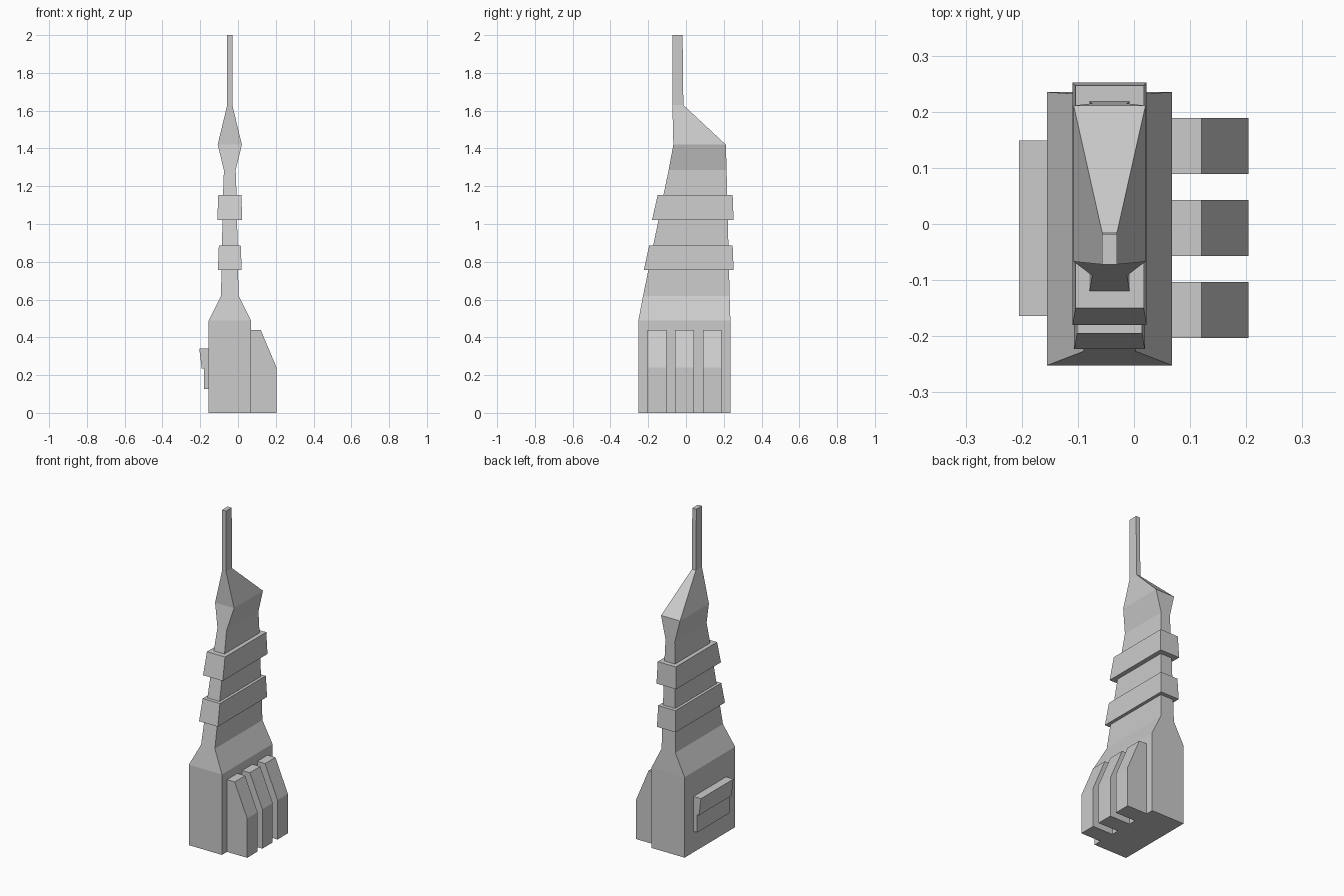
import bpy
import bmesh

cube = bpy.data.objects.get("Cube")
if cube:
    bpy.data.objects.remove(cube, do_unlink=True)

CX = -0.0435  # centre line of the tower

grey = bpy.data.materials.new("light_grey")
grey.use_nodes = True
grey.diffuse_color = (0.6, 0.6, 0.6, 1)
grey.node_tree.nodes["Principled BSDF"].inputs["Base Color"].default_value = (0.6, 0.6, 0.6, 1)


def loft(name, rings):
    """Join matching rings of points into a closed, flat-shaded solid."""
    bm = bmesh.new()
    loops = [[bm.verts.new(p) for p in ring] for ring in rings]
    n = len(loops[0])
    for low, high in zip(loops, loops[1:]):
        for i in range(n):
            j = (i + 1) % n
            bm.faces.new((low[i], low[j], high[j], high[i]))
    bm.faces.new(loops[0][::-1])
    bm.faces.new(loops[-1])
    bmesh.ops.recalc_face_normals(bm, faces=bm.faces)
    mesh = bpy.data.meshes.new(name)
    bm.to_mesh(mesh)
    bm.free()
    mesh.materials.append(grey)
    obj = bpy.data.objects.new(name, mesh)
    bpy.context.collection.objects.link(obj)
    return obj


def tower(name, sections):
    """Stack rectangles given as (z, half width, front y, back y)."""
    loft(name, [[(CX - w, f, z), (CX + w, f, z), (CX + w, b, z), (CX - w, b, z)]
                for z, w, f, b in sections])


def side_prism(name, profile, y0, y1):
    """Extrude an (x, z) profile along y."""
    loft(name, [[(x, y, z) for x, z in profile] for y in (y0, y1)])


# Main body, waist, flared head and spire
tower("tower_body", [
    (0, 0.1115, -0.252, 0.235),
    (0.49, 0.1115, -0.252, 0.235),
    (0.62, 0.0465, -0.227, 0.231),
    (1.15, 0.036, -0.12, 0.218),
    (1.285, 0.031, -0.092, 0.215),
    (1.42, 0.064, -0.067, 0.211),
    (1.63, 0.0135, -0.072, -0.014),
    (2.0, 0.0135, -0.072, -0.018),
])

# Two collars around the shaft
tower("lower_collar", [(0.757, 0.063, -0.223, 0.252), (0.886, 0.058, -0.195, 0.247)])
tower("upper_collar", [(1.02, 0.066, -0.18, 0.252), (1.153, 0.061, -0.15, 0.247)])

# Three buttresses on the left side
buttress = [(0.05, 0), (0.204, 0), (0.204, 0.24), (0.12, 0.44), (0.05, 0.44)]
for i, y in enumerate((-0.153, -0.007, 0.139)):
    side_prism(f"buttress_{i + 1}", buttress, y - 0.05, y + 0.05)

# Stepped balcony on the right side
balcony = [(-0.145, 0.127), (-0.18, 0.127), (-0.18, 0.235),
           (-0.192, 0.235), (-0.205, 0.34), (-0.145, 0.34)]
side_prism("balcony", balcony, -0.164, 0.149)
